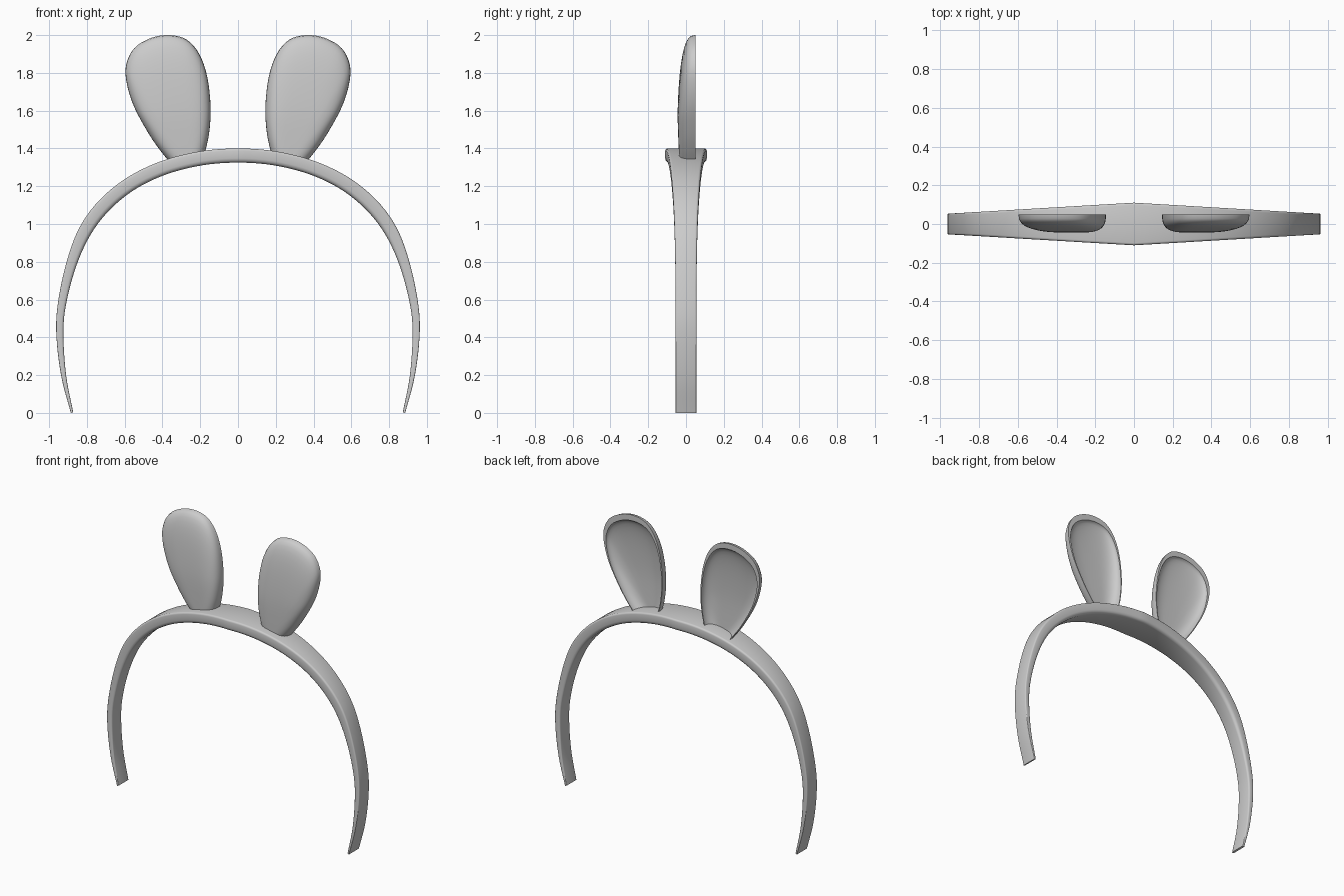
import bpy, bmesh, math
from mathutils import Vector

cube = bpy.data.objects.get("Cube")
if cube:
    bpy.data.objects.remove(cube, do_unlink=True)

grey = bpy.data.materials.new("plain grey")
grey.use_nodes = True
colour = (0.6, 0.6, 0.6, 1)
grey.diffuse_color = colour
grey.node_tree.nodes["Principled BSDF"].inputs["Base Color"].default_value = colour


def smooth_path(points, steps):
    """Catmull-Rom curve through the points."""
    pts = [Vector(p) for p in points]
    pts = [2 * pts[0] - pts[1]] + pts + [2 * pts[-1] - pts[-2]]
    path = []
    for a, b, c, d in zip(pts, pts[1:], pts[2:], pts[3:]):
        for i in range(steps):
            t = i / steps
            path.append(b + (c - a) * t / 2 + (2 * a - 5 * b + 4 * c - d) * t**2 / 2
                        + (3 * b - a - 3 * c + d) * t**3 / 2)
    return path + [pts[-2]]


def loft(name, rows, closed, caps, angle):
    """Skin a list of equally long rows of points."""
    bm = bmesh.new()
    grid = [[bm.verts.new(p) for p in row] for row in rows]
    n = len(rows[0])
    for r, s in zip(grid, grid[1:]):
        for i in range(n if closed else n - 1):
            j = (i + 1) % n
            bm.faces.new((r[i], r[j], s[j], s[i]))
    if caps:
        bm.faces.new(grid[0])
        bm.faces.new(grid[-1])
    bmesh.ops.remove_doubles(bm, verts=bm.verts, dist=1e-5)
    bmesh.ops.recalc_face_normals(bm, faces=bm.faces)
    mesh = bpy.data.meshes.new(name)
    bm.to_mesh(mesh)
    bm.free()
    mesh.materials.append(grey)
    obj = bpy.data.objects.new(name, mesh)
    bpy.context.collection.objects.link(obj)
    bpy.ops.object.select_all(action='DESELECT')
    obj.select_set(True)
    bpy.context.view_layer.objects.active = obj
    bpy.ops.object.shade_smooth_by_angle(angle=math.radians(angle))
    return obj


# Headband: outer edge as x, z and thickness, from the crown to the tip
half = [(0, 1.4, .075), (.2, 1.385, .075), (.4, 1.335, .075), (.58, 1.25, .075),
        (.73, 1.13, .075), (.84, .98, .07), (.91, .79, .055), (.955, .57, .043),
        (.961, .4, .037), (.935, .19, .026), (.885, 0, .013)]
path = smooth_path([(-x, z, t) for x, z, t in half[:0:-1]] + half, 5)


def band_section(k):
    x, z, t = path[k]
    a, b = path[max(k - 1, 0)], path[min(k + 1, len(path) - 1)]
    along = Vector((b.x - a.x, 0, b.y - a.y)).normalized()
    inward = Vector((along.z, 0, -along.x))
    width = .11 - .055 * min(abs(x) / .94, 1) if z > .5 else .055
    section = []
    # Rounded corners, softer on the inside
    for sy, si, r, start in ((1, 0, .16 * t, 90), (1, 1, .3 * t, 0),
                             (-1, 1, .3 * t, 270), (-1, 0, .16 * t, 180)):
        cy, ci = sy * (width - r), (t - r if si else r)
        for q in range(4):
            g = math.radians(start - q * 30)
            p = Vector((x, 0, z)) + inward * (ci - r * math.sin(g))
            p.y = cy + r * math.cos(g)
            p.z = max(p.z, 0)
            section.append(p)
    return section


# Corner arcs run from the outer face round to the inner face
loft("headband", [band_section(k) for k in range(len(path))], True, True, 50)

# Ears: cupped shells, outline open at the base
outline = smooth_path([(.18, 1.355), (.153, 1.48), (.145, 1.62), (.163, 1.78), (.205, 1.9),
                       (.27, 1.975), (.36, 2), (.46, 1.985), (.55, 1.93), (.593, 1.84),
                       (.588, 1.74), (.55, 1.62), (.48, 1.49), (.42, 1.4), (.36, 1.325)], 4)
base = (outline[0] + outline[-1]) / 2


def ear_row(side, scale, depth, power, s):
    row = []
    for p in outline:
        q = base + (p - base) * scale * s
        fall = (1 - s**power) ** (1 / power)
        fullness = .88 + .12 * min((q.y - 1.33) / .25, 1)
        row.append((side * q.x, .05 - depth * fullness * fall, q.y))
    return row


levels = [math.sin(math.radians(90 * i / 14)) for i in range(15)]
for side, name in ((1, "left_ear"), (-1, "right_ear")):
    rows = [ear_row(side, 1, .097, 2.8, s) for s in levels]
    rows += [ear_row(side, .94, .07, 2.2, s) for s in reversed(levels)]
    loft(name, rows, False, False, 50)
